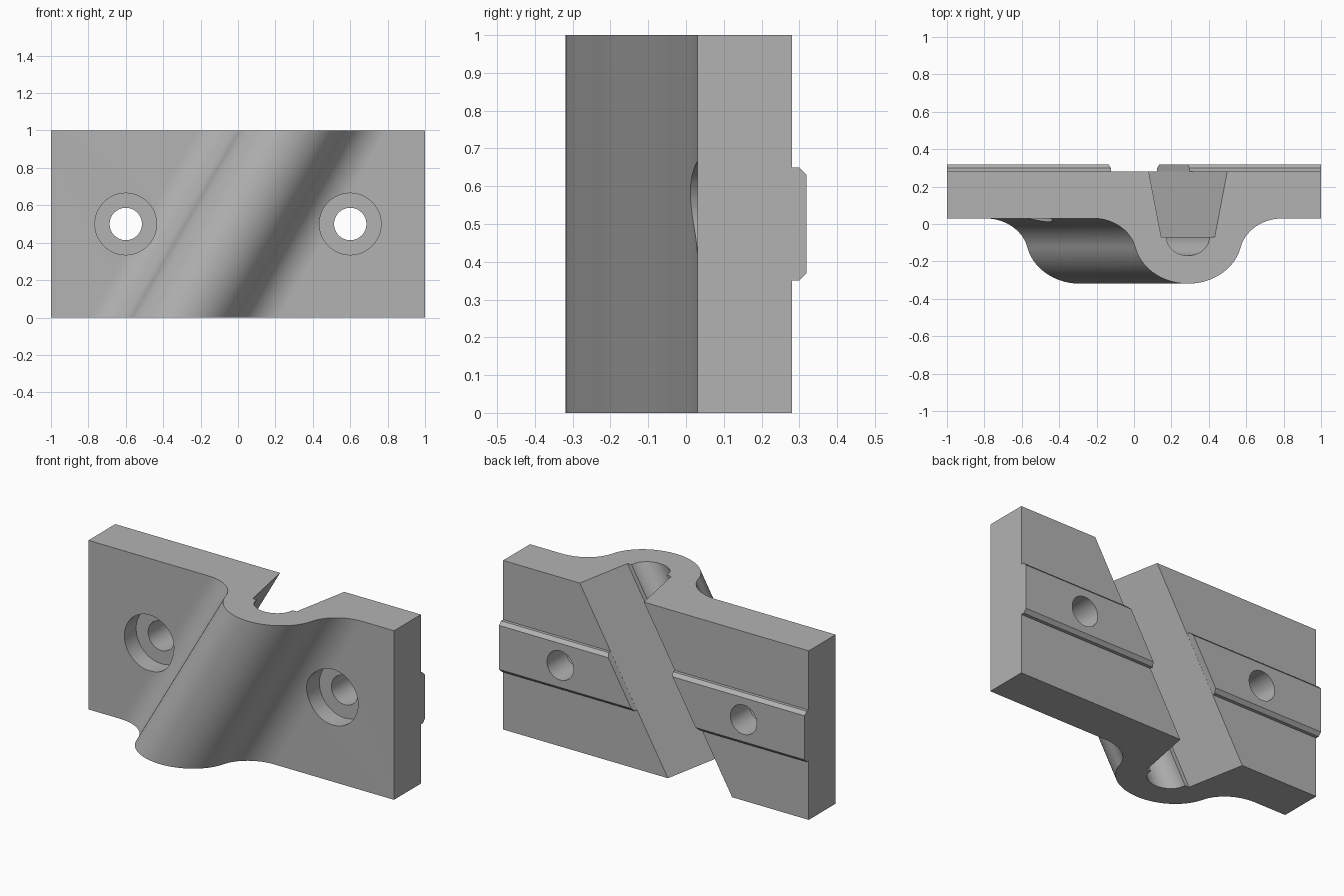
import bpy, bmesh, math

if "Cube" in bpy.data.objects:
    bpy.data.objects.remove(bpy.data.objects["Cube"])

SHEAR = math.tan(math.radians(30))      # rib and channel lean 30 degrees
STRETCH = 1 / math.cos(math.radians(30))
FRONT, BACK, KEY = 0.03, 0.281, 0.319   # plate front, plate back, key back
CY, R, FILLET, GROOVE = -0.069, 0.25, 0.2, 0.1

grey = bpy.data.materials.new("light grey")
grey.diffuse_color = (0.45, 0.45, 0.45, 1)
grey.use_nodes = True
grey.node_tree.nodes["Principled BSDF"].inputs["Base Color"].default_value = grey.diffuse_color


def loft(name, ring_a, ring_b):
    """Closed solid between two matching rings of points."""
    bm = bmesh.new()
    a = [bm.verts.new(p) for p in ring_a]
    b = [bm.verts.new(p) for p in ring_b]
    n = len(a)
    for i in range(n):
        j = (i + 1) % n
        bm.faces.new((a[i], a[j], b[j], b[i]))
    bm.faces.new(a[::-1])
    bm.faces.new(b)
    bmesh.ops.recalc_face_normals(bm, faces=bm.faces)
    me = bpy.data.meshes.new(name)
    bm.to_mesh(me)
    bm.free()
    ob = bpy.data.objects.new(name, me)
    ob.data.materials.append(grey)
    bpy.context.collection.objects.link(ob)
    return ob


def arc(cx, cy, r, a0, a1, n):
    return [(STRETCH * (cx + r * math.cos(a0 + (a1 - a0) * i / n)),
             cy + r * math.sin(a0 + (a1 - a0) * i / n)) for i in range(n + 1)]


def boolean(target, tool, operation):
    mod = target.modifiers.new(operation, 'BOOLEAN')
    mod.object, mod.operation, mod.solver = tool, operation, 'EXACT'
    bpy.context.view_layer.objects.active = target
    bpy.ops.object.modifier_apply(modifier=mod.name)
    bpy.data.objects.remove(tool)


# rib outline: foot fillets blending into a round nose
fy = FRONT - FILLET
fx = math.sqrt((R + FILLET) ** 2 - (fy - CY) ** 2)
t = math.atan2(fy - CY, fx)             # direction nose centre -> fillet centre
right_foot = arc(fx, fy, FILLET, math.pi + t, math.pi / 2, 20)
left_foot = [(-x, y) for x, y in reversed(right_foot)]
nose = arc(0, CY, R, -math.pi - t, t, 48)[1:-1]
rib = left_foot + nose + right_foot

# tapered channel with a round groove at its floor
channel = ([(0.21, BACK), (0.143, CY)]
           + arc(0, CY, GROOVE, 0, -math.pi, 28)
           + [(-0.143, CY), (-0.21, BACK)])


def section(z):
    s = (z - 0.5) * SHEAR
    pts = [(-1, FRONT)] + [(x + s, y) for x, y in rib] + [(1, FRONT), (1, BACK)]
    pts += [(x + s, y) for x, y in channel] + [(-1, BACK)]
    return [(x, y, z) for x, y in pts]


body = loft("clamp_plate", section(0), section(1))

# chamfered key strips on the back, ending at the channel
key = [(0.25, 0.35), (0.30, 0.35), (KEY, 0.37), (KEY, 0.63), (0.30, 0.65), (0.25, 0.65)]
for side in (-1, 1):
    strip = loft("key_strip",
                 [(side, y, z) for y, z in key],
                 [((z - 0.5) * SHEAR + side * 0.2105, y, z) for y, z in key])
    boolean(body, strip, 'UNION')

# counterbored bolt holes
for side in (-1, 1):
    for radius, y0, y1 in ((0.165, -0.35, FRONT + 0.11), (0.0865, -0.3, 0.5)):
        rings = [[(side * 0.6 + radius * math.cos(i * math.tau / 48), y,
                   0.5 + radius * math.sin(i * math.tau / 48)) for i in range(48)]
                 for y in (y0, y1)]
        hole = loft("hole_cutter", *rings)
        hole.hide_render = True
        boolean(body, hole, 'DIFFERENCE')

bpy.ops.object.select_all(action='DESELECT')
body.select_set(True)
bpy.context.view_layer.objects.active = body
bpy.ops.object.shade_smooth_by_angle(angle=math.radians(30))
